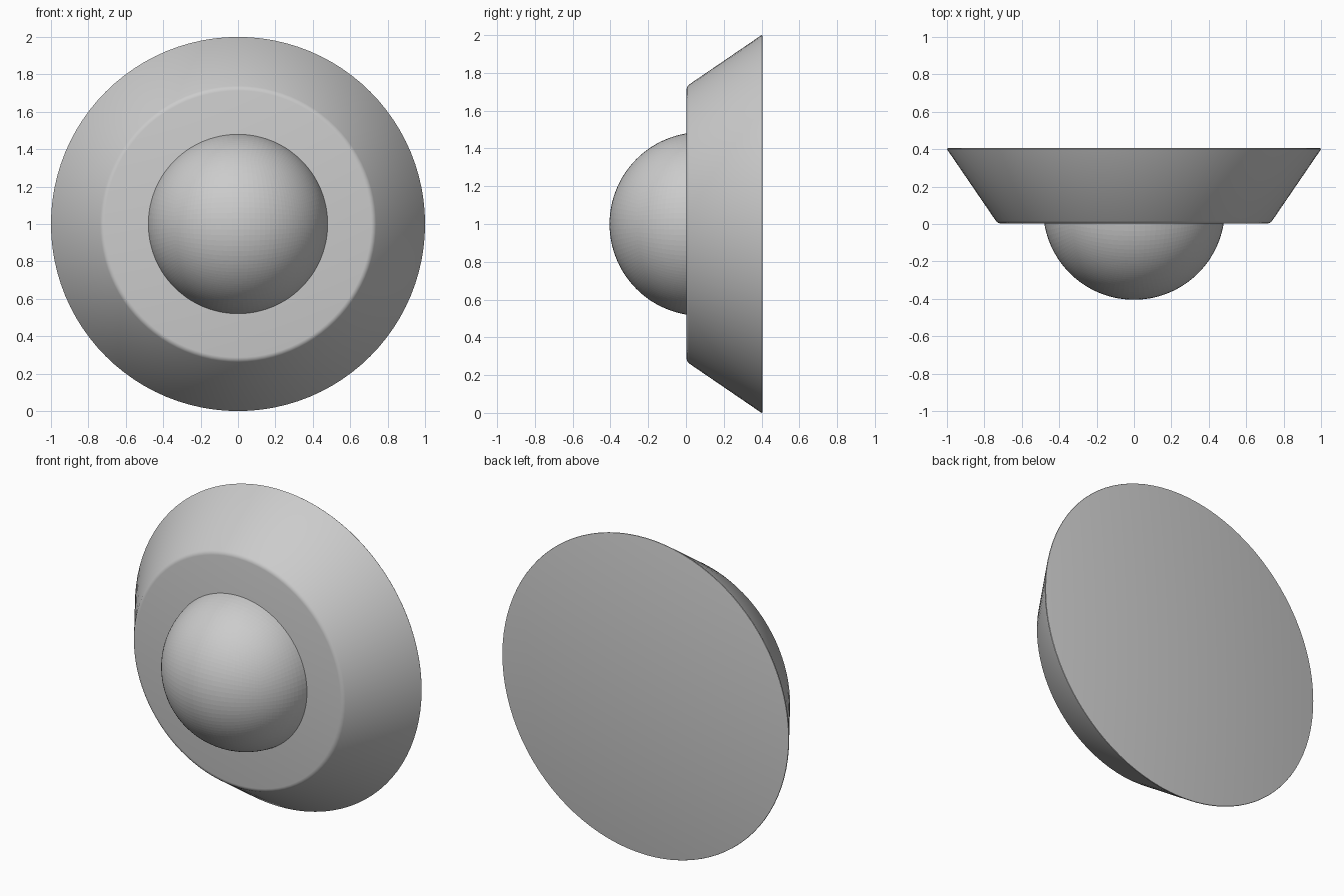
import bpy, bmesh
from math import radians
from mathutils import Matrix, Vector

cube = bpy.data.objects.get("Cube")
if cube:
    bpy.data.objects.remove(cube)

grey = bpy.data.materials.new("light grey")
grey.use_nodes = True
grey.diffuse_color = (0.6, 0.6, 0.6, 1)
grey.node_tree.nodes["Principled BSDF"].inputs["Base Color"].default_value = grey.diffuse_color


def add_part(name, bm):
    mesh = bpy.data.meshes.new(name)
    bm.to_mesh(mesh)
    bm.free()
    mesh.materials.append(grey)
    part = bpy.data.objects.new(name, mesh)
    bpy.context.collection.objects.link(part)
    return part


# Flared disc: a truncated cone lying on its side, wide end at the back
FRONT, BACK = 0.003, 0.405
bm = bmesh.new()
bmesh.ops.create_cone(
    bm, cap_ends=True, segments=96, radius1=0.729, radius2=1.0035, depth=BACK - FRONT,
    matrix=Matrix.Translation((0, (FRONT + BACK) / 2, 1)) @ Matrix.Rotation(radians(-90), 4, "X"))

# Softened rims, wider at the front
for rim_y, width in ((FRONT, 0.016), (BACK, 0.008)):
    rim = [e for e in bm.edges if all(abs(v.co.y - rim_y) < 0.001 for v in e.verts)]
    bmesh.ops.bevel(bm, geom=rim, offset=width, segments=3, profile=0.5, affect="EDGES")
disc = add_part("flared_disc", bm)

# Domed centre: a gridded cube rounded into a ball, its hidden back cut off inside the disc
bm = bmesh.new()
bmesh.ops.create_cube(bm, size=2)
bmesh.ops.subdivide_edges(bm, edges=bm.edges[:], cuts=31, use_grid_fill=True)
for v in bm.verts:
    v.co = v.co.normalized() * 0.486 + Vector((0, 0.081, 1))
bmesh.ops.bisect_plane(
    bm, geom=bm.verts[:] + bm.edges[:] + bm.faces[:],
    plane_co=(0, 0.02, 0), plane_no=(0, 1, 0), clear_outer=True)
add_part("centre_dome", bm)

# Smooth shading on the disc with crisp rims
bpy.ops.object.select_all(action="DESELECT")
disc.select_set(True)
bpy.context.view_layer.objects.active = disc
bpy.ops.object.shade_smooth_by_angle(angle=radians(30))
